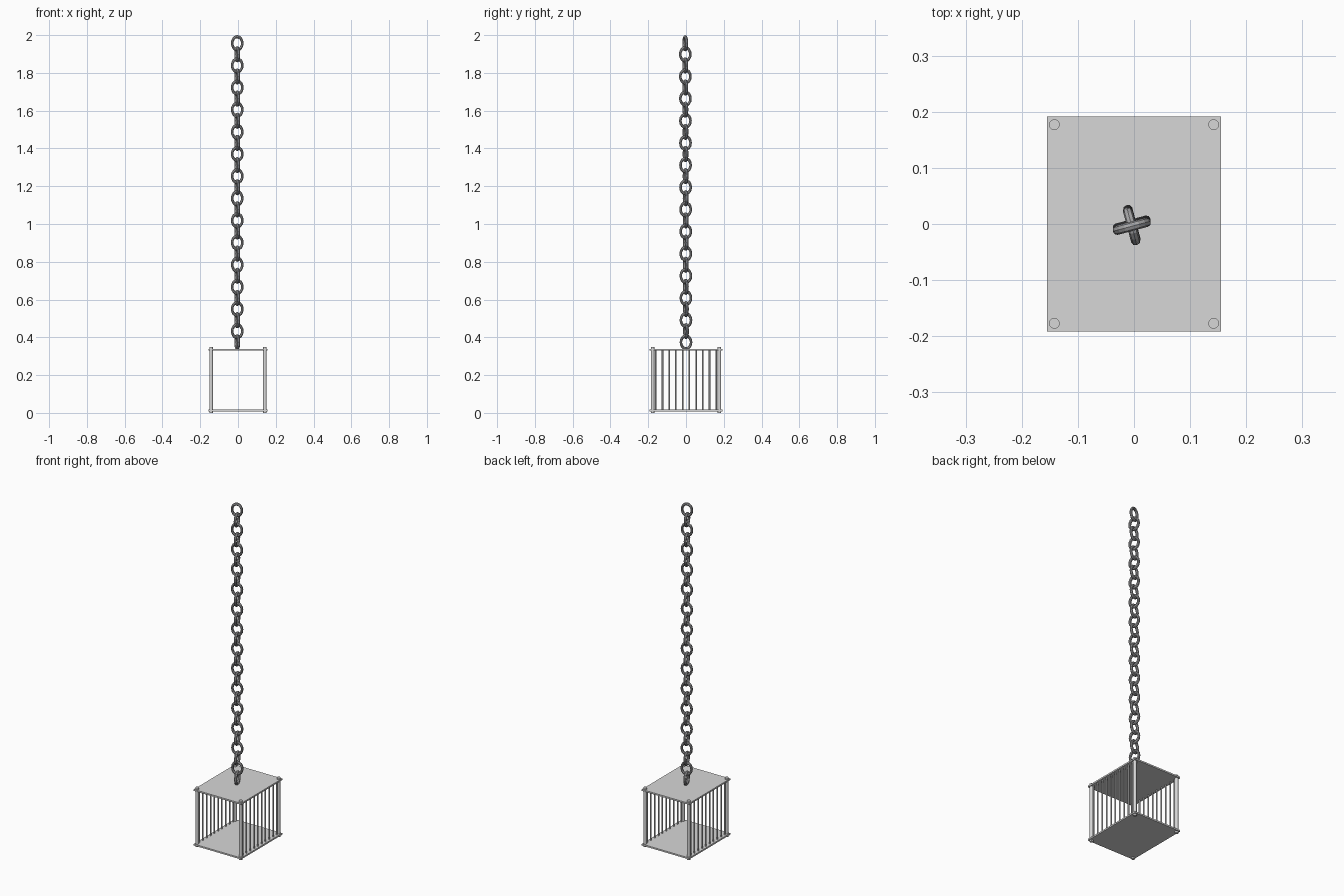
import bpy, math

if "Cube" in bpy.data.objects:
    bpy.data.objects.remove(bpy.data.objects["Cube"])


def material(name, rgb):
    m = bpy.data.materials.new(name)
    m.use_nodes = True
    m.diffuse_color = (*rgb, 1)
    m.node_tree.nodes["Principled BSDF"].inputs["Base Color"].default_value = (*rgb, 1)
    return m


steel = material("light steel", (0.68, 0.68, 0.68))
iron = material("grey iron", (0.38, 0.38, 0.39))


def finish(name, mat):
    ob = bpy.context.object
    ob.name = name
    ob.data.materials.append(mat)
    return ob


def rod(name, x, y, z0, z1, radius, sides):
    bpy.ops.mesh.primitive_cylinder_add(vertices=sides, radius=radius, depth=z1 - z0,
                                        location=(x, y, (z0 + z1) / 2))
    finish(name, steel)
    bpy.ops.object.shade_smooth_by_angle(angle=math.radians(50))


# Floor and roof plates
for name, z in (("floor_plate", 0.013), ("roof_plate", 0.335)):
    bpy.ops.mesh.primitive_cube_add(size=1, location=(0, 0, z))
    plate = finish(name, steel)
    plate.scale = (0.31, 0.384, 0.009)

# Corner posts and side bars; front and back stay open
BARS = 10
for side, x in (("right", -0.142), ("left", 0.142)):
    for end, y in (("front", -0.177), ("back", 0.177)):
        rod(f"{end}_{side}_post", x, y, 0, 0.349, 0.0095, 16)
    for i in range(BARS):
        y = -0.16 + 0.32 * i / (BARS - 1)
        rod(f"{side}_bar_{i + 1}", x, y, 0.013, 0.335, 0.0042, 10)

# Hanging chain: oval faceted rings, each turned a quarter from the next
LINKS, TOP, BOTTOM = 28, 1.957, 0.374
bpy.ops.mesh.primitive_torus_add(major_segments=16, minor_segments=8,
                                 major_radius=0.028, minor_radius=0.007)
first_link = finish("chain_link_1", iron)
for v in first_link.data.vertices:
    x, y, z = v.co
    v.co = (x, -z * 1.2, y * 1.23)
for i in range(LINKS):
    t = i / (LINKS - 1)
    link = first_link
    if i:
        link = bpy.data.objects.new(f"chain_link_{i + 1}", first_link.data)
        bpy.context.collection.objects.link(link)
    link.location = (-0.004, -0.004 + 0.004 * t, TOP + (BOTTOM - TOP) * t)
    link.rotation_euler.z = math.radians(15 + 90 * (i % 2))
